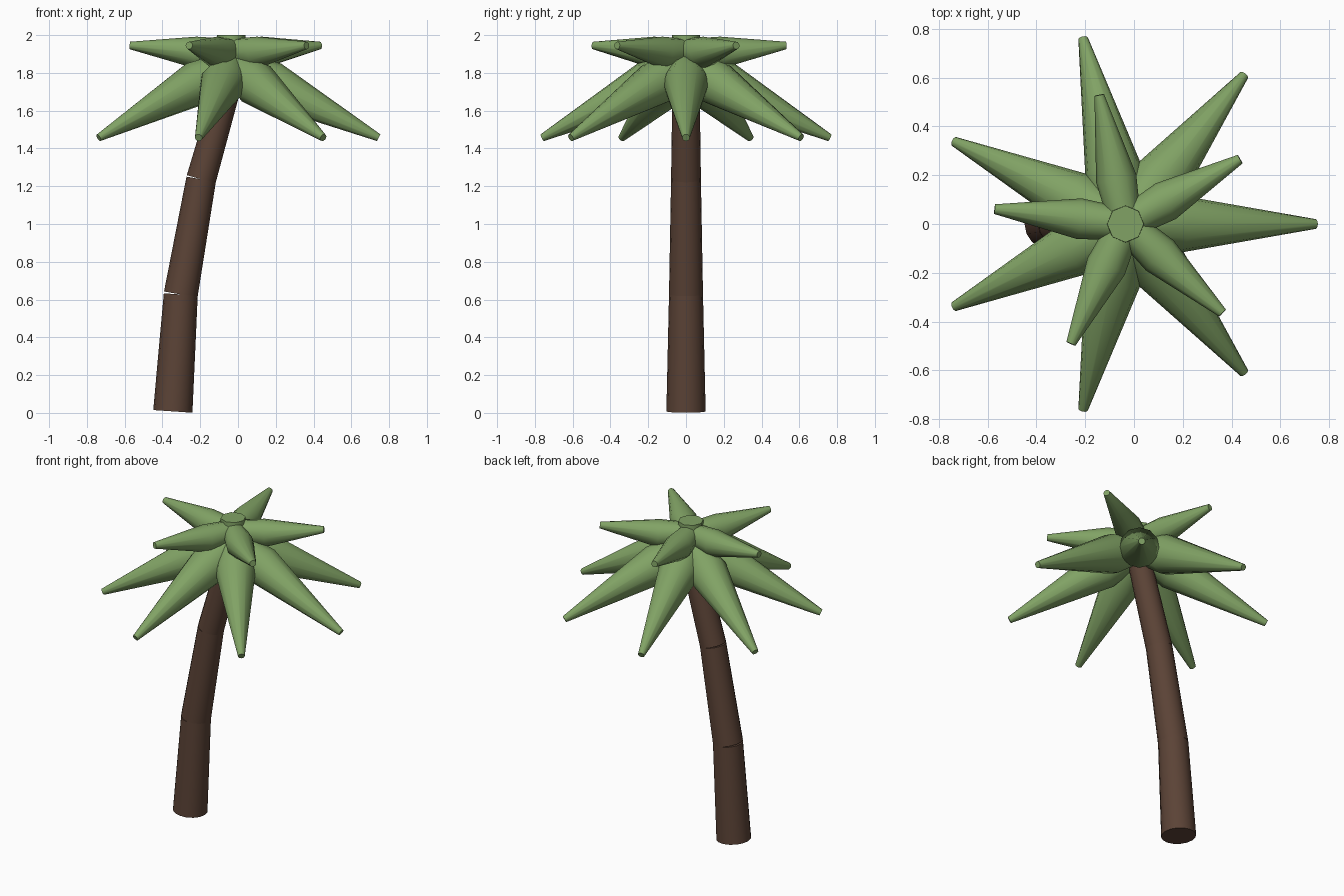
import bpy
import bmesh
from math import cos, sin, tau, radians
from mathutils import Vector

cube = bpy.data.objects.get("Cube")
if cube:
    bpy.data.objects.remove(cube, do_unlink=True)


def material(name, color):
    mat = bpy.data.materials.new(name)
    mat.use_nodes = True
    mat.diffuse_color = color
    mat.node_tree.nodes["Principled BSDF"].inputs["Base Color"].default_value = color
    return mat


GREEN = material("leaf green", (0.22, 0.365, 0.13, 1))
BROWN = material("bark brown", (0.105, 0.056, 0.037, 1))


def tapered(name, stations, mat, sides=12):
    """Capped round solid through (centre, radius) stations along one axis."""
    axis = (stations[-1][0] - stations[0][0]).normalized()
    side = axis.cross(Vector((0, 1, 0)) if axis.z > 0.7 else Vector((0, 0, 1))).normalized()
    up = side.cross(axis)
    bm = bmesh.new()
    rings = []
    for centre, radius in stations:
        rings.append([
            bm.verts.new(centre + radius * (cos(tau * i / sides) * side + sin(tau * i / sides) * up))
            for i in range(sides)])
    for low, high in zip(rings, rings[1:]):
        for i in range(sides):
            j = (i + 1) % sides
            bm.faces.new((low[i], low[j], high[j], high[i])).smooth = True
    for ring in (rings[0], rings[-1]):
        cap = bm.faces.new(ring)
        for edge in cap.edges:
            edge.smooth = False
    bmesh.ops.recalc_face_normals(bm, faces=bm.faces)
    mesh = bpy.data.meshes.new(name)
    bm.to_mesh(mesh)
    bm.free()
    mesh.materials.append(mat)
    obj = bpy.data.objects.new(name, mesh)
    bpy.context.collection.objects.link(obj)
    return obj


CROWN_X = -0.035

# Trunk: three straight tapered sections, each leaning further than the last
trunk = [(-0.345, 0.008, 0.104), (-0.303, 0.627, 0.09),
         (-0.195, 1.237, 0.079), (CROWN_X, 1.8, 0.071)]
for n, (a, b) in enumerate(zip(trunk, trunk[1:]), 1):
    tapered(f"trunk_section_{n}",
            [(Vector((x, 0, z)), r) for x, z, r in (a, b)], BROWN, 16)


def frond_ring(name, count, start, profile):
    """Spindle-shaped fronds spread evenly; profile is (reach, height, radius)."""
    for k in range(count):
        angle = radians(start) + tau * k / count
        stations = [(Vector((CROWN_X + d * cos(angle), d * sin(angle), z)), r)
                    for d, z, r in profile]
        tapered(f"{name}_{k + 1}", stations, GREEN)


# Drooping lower fronds and the shorter, nearly level upper fronds
frond_ring("lower_frond", 7, 0,
           [(0, 1.845, 0.075), (0.21, 1.742, 0.12), (0.78, 1.457, 0.02)])
frond_ring("upper_frond", 5, 29.5,
           [(0, 1.915, 0.065), (0.19, 1.908, 0.084), (0.54, 1.945, 0.02)])

# Crown core that closes the centre where the fronds meet
tapered("crown_core",
        [(Vector((CROWN_X, 0, 1.72)), 0.085), (Vector((CROWN_X, 0, 2.0)), 0.075)],
        GREEN, 8)
